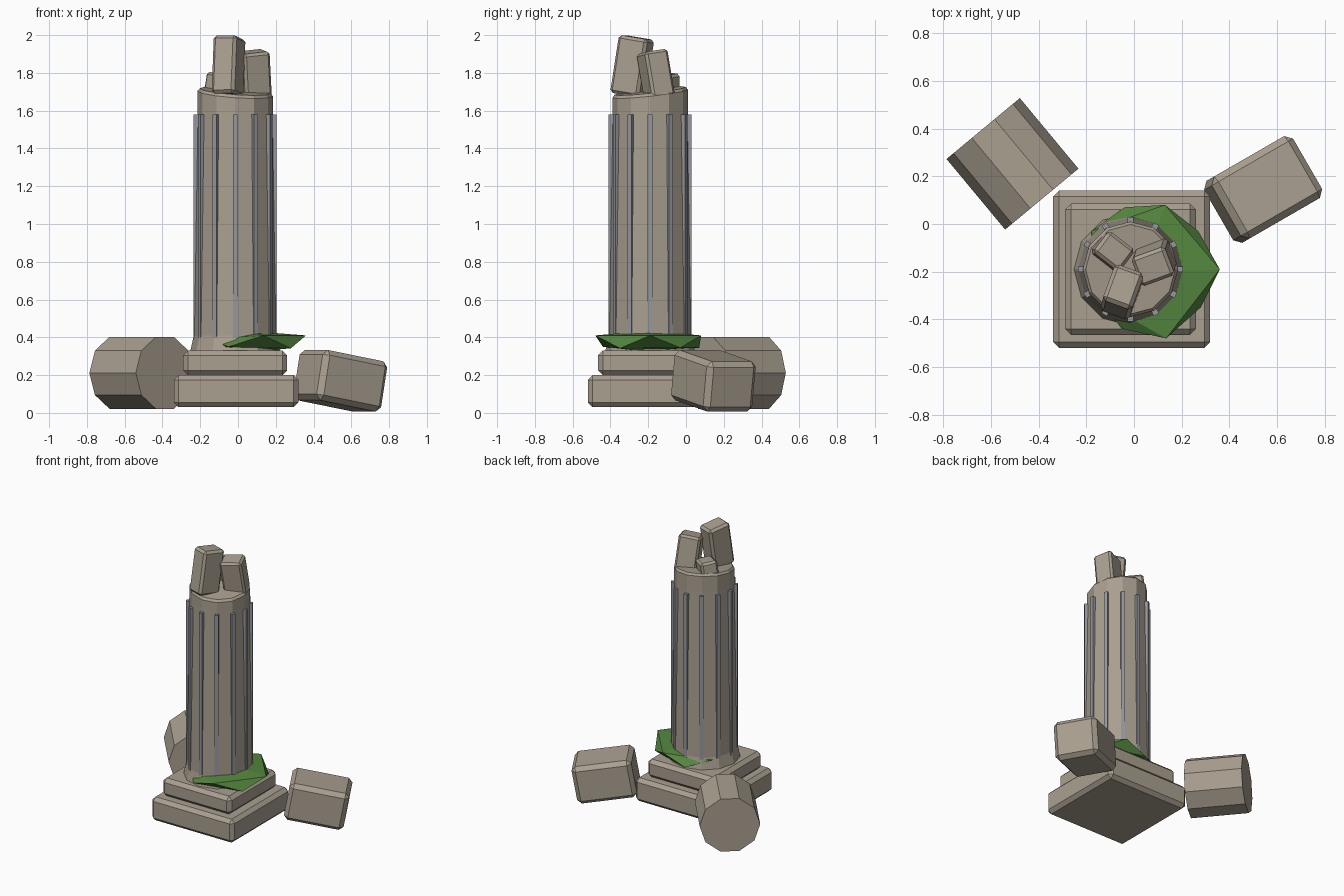
import bpy, bmesh, math
from mathutils import Matrix, Euler, Vector

if "Cube" in bpy.data.objects:
    bpy.data.objects.remove(bpy.data.objects["Cube"])

CX, CY = -0.015, -0.19  # column axis


def material(name, rgb):
    m = bpy.data.materials.new(name)
    m.diffuse_color = (*rgb, 1)
    m.use_nodes = True
    m.node_tree.nodes["Principled BSDF"].inputs["Base Color"].default_value = m.diffuse_color
    return m


STONE = material("stone", (0.40, 0.35, 0.28))
FLUTE = material("flute_grey", (0.30, 0.31, 0.34))
MOSS = material("moss_green", (0.09, 0.24, 0.05))


def finish(name, bm, mat):
    bmesh.ops.recalc_face_normals(bm, faces=bm.faces)
    me = bpy.data.meshes.new(name)
    bm.to_mesh(me)
    bm.free()
    me.materials.append(mat)
    ob = bpy.data.objects.new(name, me)
    bpy.context.collection.objects.link(ob)
    return ob


def block(name, loc, size, rot=(0, 0, 0), bevel=0.025):
    bm = bmesh.new()
    bmesh.ops.create_cube(bm, size=1, matrix=Matrix.Diagonal((*size, 1)))
    bmesh.ops.bevel(bm, geom=bm.edges[:], offset=bevel, segments=1,
                    affect='EDGES', profile=0.5)
    ob = finish(name, bm, STONE)
    ob.location = loc
    ob.rotation_euler = [math.radians(a) for a in rot]
    return ob


# Stepped plinth
block("plinth_lower", (-0.01, CY, 0.115), (0.66, 0.66, 0.17))
block("plinth_upper", (CX, CY, 0.265), (0.55, 0.55, 0.13))

# Tapered twelve-sided shaft with a slanting broken top
bm = bmesh.new()
N = 12
rings = []
for r, z in [(0.238, 0.325), (0.219, 0.41), (0.200, 1.60), (0.200, 1.69), (0.188, 1.705)]:
    ring = []
    for i in range(N):
        a = 2 * math.pi * i / N
        x, y = r * math.cos(a), r * math.sin(a)
        slant = 0.11 * y - 0.07 * x if z > 1.65 else 0
        ring.append(bm.verts.new((CX + x, CY + y, z + slant)))
    rings.append(ring)
for lo, hi in zip(rings, rings[1:]):
    for i in range(N):
        j = (i + 1) % N
        bm.faces.new((lo[i], lo[j], hi[j], hi[i]))
bm.faces.new(rings[0][::-1])
bm.faces.new(rings[-1])
finish("shaft", bm, STONE)

# Raised strips around the shaft
bm = bmesh.new()
for i in range(N):
    m = (Matrix.Translation((CX, CY, 0.96)) @ Matrix.Rotation(2 * math.pi * i / N, 4, 'Z')
         @ Matrix.Translation((0.207, 0, 0)) @ Matrix.Diagonal((0.026, 0.025, 1.24, 1)))
    bmesh.ops.create_cube(bm, size=1, matrix=m)
finish("shaft_strips", bm, FLUTE)

# Broken shards on top
block("shard_tall", (-0.05, -0.285, 1.835), (0.13, 0.165, 0.31), (-9, -1, -20), 0.016)
block("shard_middle", (0.085, -0.16, 1.79), (0.15, 0.13, 0.25), (8, -6, 20), 0.014)
block("shard_short", (-0.095, -0.115, 1.71), (0.14, 0.115, 0.17), (-6, 7, -38), 0.014)

# Fallen block on the right
block("fallen_block", (0.542, 0.145, 0.17), (0.40, 0.30, 0.27), (0, 10, 30), 0.028)

# Fallen ten-sided drum on the left
bm = bmesh.new()
bmesh.ops.create_cone(bm, cap_ends=True, segments=10, radius1=0.2, radius2=0.2, depth=0.385,
                      matrix=Matrix.Rotation(math.pi / 2, 4, 'Z'))
axis = Vector((0.245, -0.295, 0)).normalized()
side = Vector((-axis.y, axis.x, 0))
# local x lies across, local y points up, local z runs along the drum
frame = Matrix((side, Vector((0, 0, 1)), axis)).transposed().to_4x4()
flat = max(v.co.y for v in bm.verts)
if flat > 0.195:  # keep a flat side down
    bmesh.ops.rotate(bm, verts=bm.verts, cent=(0, 0, 0), matrix=Matrix.Rotation(math.pi / 10, 3, 'Z'))
bm.transform(Matrix.Translation((-0.51, 0.2525, 0.212)) @ frame)
finish("fallen_drum", bm, STONE)

# Faceted moss clump around the column foot
bm = bmesh.new()
up = [bm.verts.new(p) for p in [(0.36, -0.19, 0.41), (0.13, 0.08, 0.41), (-0.18, -0.03, 0.395),
                                (-0.15, -0.32, 0.39), (0.135, -0.48, 0.41)]]
low = [bm.verts.new(p) for p in [(0.27, -0.03, 0.345), (-0.04, 0.07, 0.345), (-0.17, -0.19, 0.35),
                                 (-0.05, -0.44, 0.35), (0.28, -0.35, 0.342)]]
top = bm.verts.new((0.04, -0.2, 0.435))
bot = bm.verts.new((0.04, -0.2, 0.32))
for i in range(5):
    j = (i + 1) % 5
    bm.faces.new((top, up[i], up[j]))
    bm.faces.new((up[i], low[i], up[j]))
    bm.faces.new((low[i], low[j], up[j]))
    bm.faces.new((bot, low[j], low[i]))
finish("moss", bm, MOSS)
